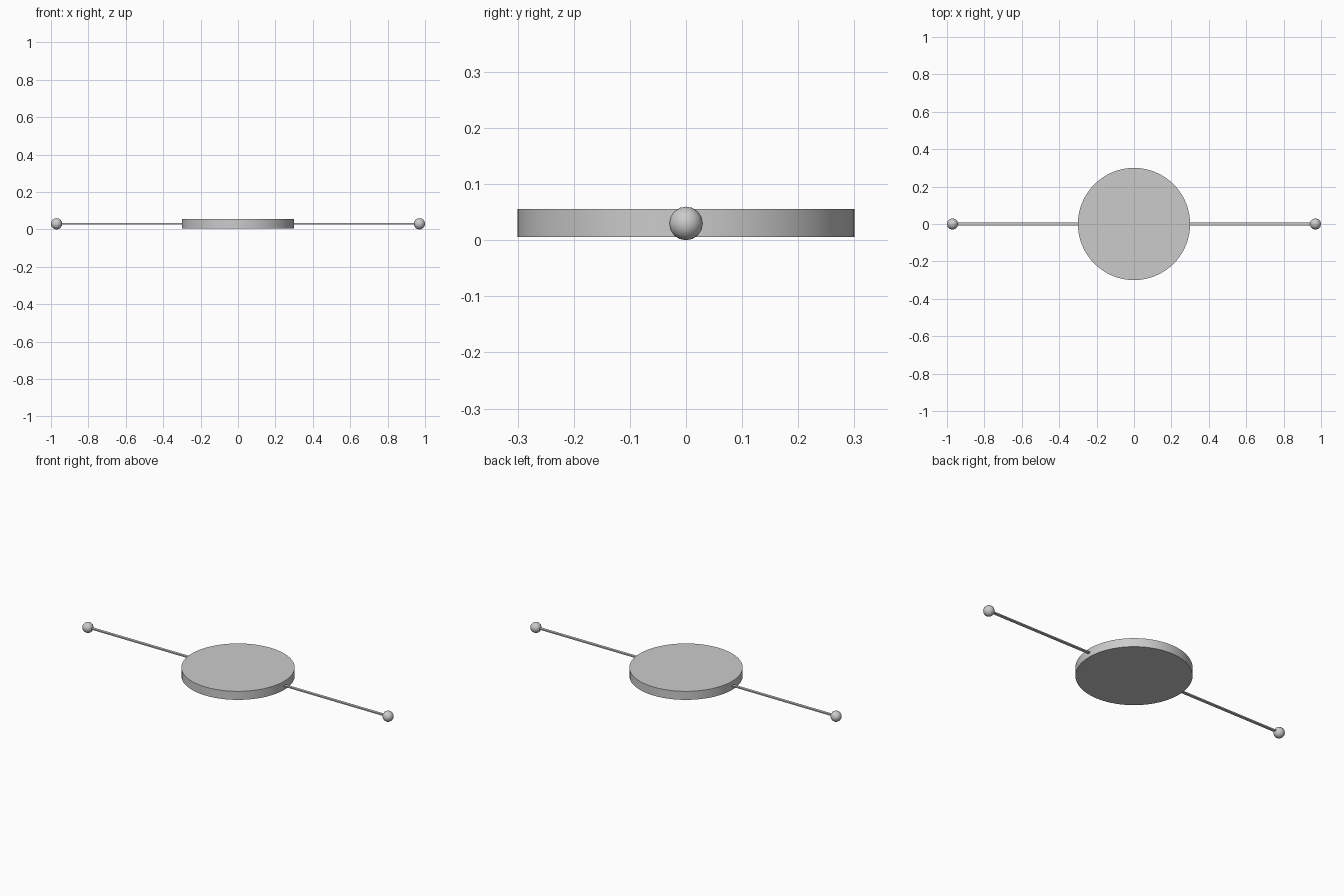
import bpy
import math

cube = bpy.data.objects.get("Cube")
if cube:
    bpy.data.objects.remove(cube, do_unlink=True)

MID = 0.031  # shared centre height

grey = bpy.data.materials.new("light_grey")
grey.use_nodes = True
grey.diffuse_color = (0.6, 0.6, 0.6, 1)
grey.node_tree.nodes["Principled BSDF"].inputs["Base Color"].default_value = (0.6, 0.6, 0.6, 1)


def finish(name, smooth=True):
    obj = bpy.context.object
    obj.name = name
    obj.data.materials.append(grey)
    if smooth:
        bpy.ops.object.shade_smooth_by_angle(angle=math.radians(40))
    return obj


# Central disc
bpy.ops.mesh.primitive_cylinder_add(vertices=64, radius=0.3, depth=0.05, location=(0, 0, MID))
finish("disc")

# Flat bar running through the disc, ball to ball
bpy.ops.mesh.primitive_cube_add(size=1, location=(0, 0, MID))
bar = finish("bar", smooth=False)
bar.scale = (1.94, 0.016, 0.007)

# Ball at each end of the bar
for side, label in ((1, "left"), (-1, "right")):
    bpy.ops.mesh.primitive_uv_sphere_add(segments=12, ring_count=8, radius=0.03,
                                         location=(side * 0.97, 0, 0.03))
    finish(label + "_ball")
